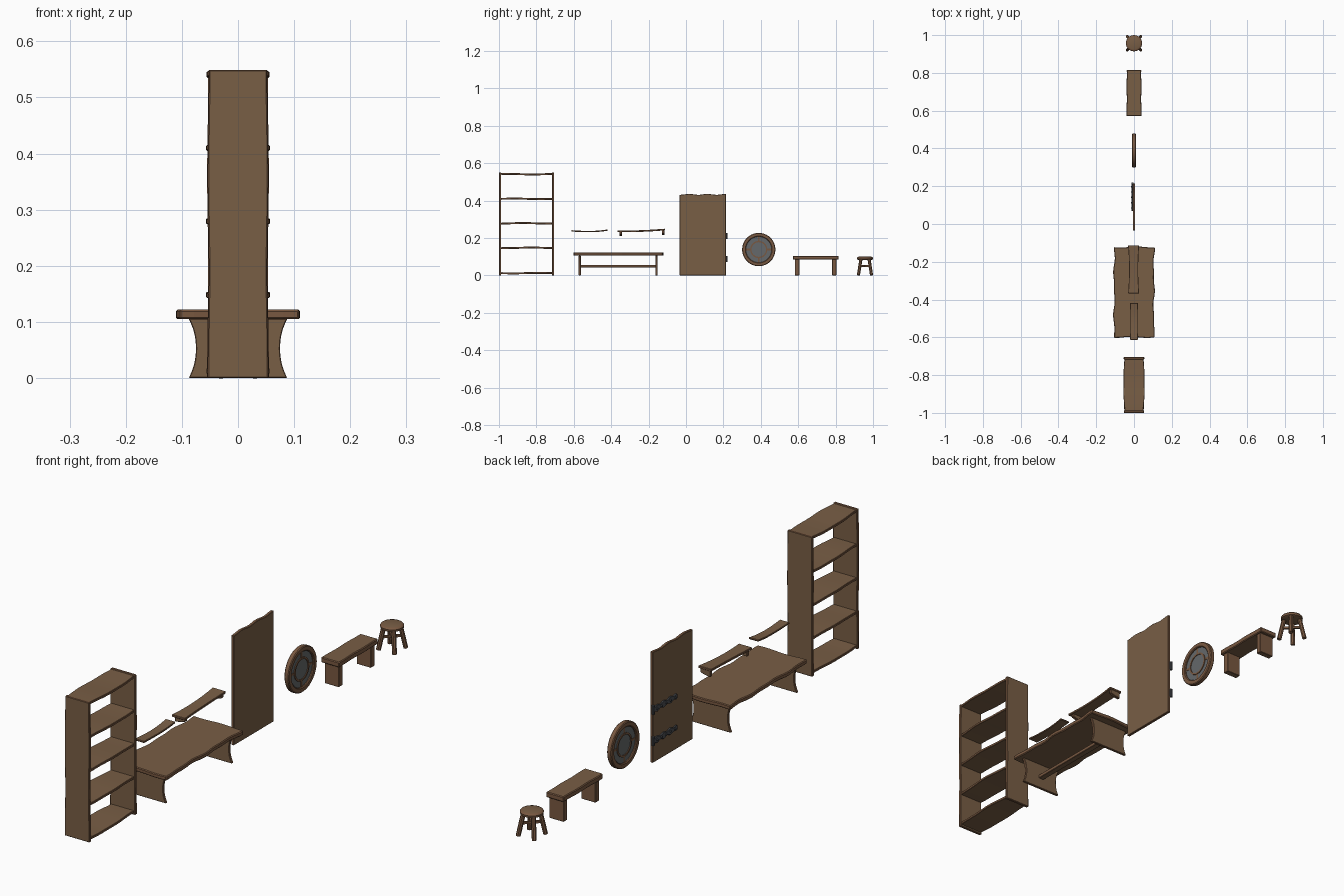
import bpy, bmesh, math
from math import sin, cos, pi
from mathutils import Vector as V

if "Cube" in bpy.data.objects:
    bpy.data.objects.remove(bpy.data.objects["Cube"])


def mat(name, c):
    m = bpy.data.materials.new(name)
    m.diffuse_color = (*c, 1)
    m.use_nodes = True
    m.node_tree.nodes["Principled BSDF"].inputs["Base Color"].default_value = m.diffuse_color
    return m


WOOD = mat("brown wood", (0.19, 0.112, 0.06))
EDGE = mat("reddish wood edge", (0.19, 0.098, 0.052))
IRON = mat("dark iron", (0.07, 0.075, 0.085))
GLASS = mat("grey glass", (0.13, 0.14, 0.145))


def finish(name, bm, mats, bevel=0.0, smooth=False):
    bmesh.ops.recalc_face_normals(bm, faces=bm.faces)
    me = bpy.data.meshes.new(name)
    bm.to_mesh(me)
    bm.free()
    ob = bpy.data.objects.new(name, me)
    bpy.context.collection.objects.link(ob)
    for m in mats:
        me.materials.append(m)
    if bevel:
        b = ob.modifiers.new("bevel", 'BEVEL')
        b.width, b.segments, b.limit_method = bevel, 1, 'ANGLE'
        b.angle_limit = math.radians(50)
        b.material = len(mats) - 1
    if smooth:
        bpy.context.view_layer.objects.active = ob
        ob.select_set(True)
        bpy.ops.object.shade_smooth_by_angle(angle=math.radians(35))
        ob.select_set(False)
    return ob


def board(name, P, t, nu=16, nv=4, bevel=0.0015, mats=(WOOD, EDGE)):
    """Slab around the sheet P(u, v), u and v in -1..1, with thickness vector t."""
    bm = bmesh.new()
    t = V(t) / 2
    L = [[[bm.verts.new(V(P(2 * i / nu - 1, 2 * j / nv - 1)) + s * t)
           for j in range(nv + 1)] for i in range(nu + 1)] for s in (1, -1)]
    for g in L:
        for i in range(nu):
            for j in range(nv):
                bm.faces.new((g[i][j], g[i + 1][j], g[i + 1][j + 1], g[i][j + 1]))
    rim = [(i, 0) for i in range(nu)] + [(nu, j) for j in range(nv)] + \
          [(i, nv) for i in range(nu, 0, -1)] + [(0, j) for j in range(nv, 0, -1)]
    for (a, b), (c, d) in zip(rim, rim[1:] + rim[:1]):
        f = bm.faces.new((L[0][a][b], L[0][c][d], L[1][c][d], L[1][a][b]))
        f.material_index = len(mats) - 1
    return finish(name, bm, mats, bevel)


def box(name, lo, hi, m=WOOD, bevel=0.0015):
    c, h = (V(lo) + V(hi)) / 2, (V(hi) - V(lo)) / 2
    return board(name, lambda u, v: (c.x + v * h.x, c.y + u * h.y, c.z),
                 (0, 0, 2 * h.z), 1, 1, bevel, (m,) if m != WOOD else (WOOD, EDGE))


def beam(name, a, b, wa, wb, m=EDGE, sides=4):
    """Tapered post from a to b."""
    a, b = V(a), V(b)
    q = (b - a).to_track_quat('Z', 'Y')
    bm = bmesh.new()
    rings = [[bm.verts.new(p + q @ V((w * cos((k + .5) * 2 * pi / sides),
                                      w * sin((k + .5) * 2 * pi / sides), 0)))
              for k in range(sides)] for p, w in ((a, wa), (b, wb))]
    bm.faces.new(rings[0])
    bm.faces.new(rings[1])
    for k in range(sides):
        n = (k + 1) % sides
        bm.faces.new((rings[0][k], rings[0][n], rings[1][n], rings[1][k]))
    return finish(name, bm, (m,))


def lathe(name, prof, centre, axis, m, n=32, closed=False, cap_mat=None):
    """Revolve (radius, height) points about the x or z axis."""
    bm = bmesh.new()
    c = V(centre)

    def pt(r, h, a):
        return c + (V((h, r * cos(a), r * sin(a))) if axis == 'x'
                    else V((r * cos(a), r * sin(a), h)))
    R = [[bm.verts.new(pt(r, h, 2 * pi * k / n)) for k in range(n)] for r, h in prof]
    for A, B in zip(R, R[1:] + (R[:1] if closed else [])):
        for k in range(n):
            bm.faces.new((A[k], A[(k + 1) % n], B[(k + 1) % n], B[k]))
    if not closed:
        for ring in (R[0], R[-1]):
            bm.faces.new(ring).material_index = 1 if cap_mat else 0
    return finish(name, bm, (m, cap_mat) if cap_mat else (m,), smooth=True)


# bookshelf: two side panels and five slightly uneven shelves
for y, tag, w in ((-0.994, "left", 0.053), (-0.711, "right", 0.054)):
    board("bookshelf_side_" + tag,
          lambda u, v: (v * (w + 0.001 * sin(5 * u)), y, 0.2745 + 0.2745 * u),
          (0, 0.012, 0), bevel=0.002)
for k, z in enumerate((0.012, 0.147, 0.278, 0.409, 0.541)):
    board("bookshelf_shelf_%d" % (k + 1),
          lambda u, v: (v * (0.050 + 0.006 * cos(u * pi / 2) + 0.001 * sin(6 * u + k)),
                        -0.8525 + 0.136 * u, z + 0.0015 * sin(3 * u + k)),
          (0, 0, 0.010))

# table: wavy top, hourglass end panels, stretcher
board("table_top",
      lambda u, v: (v * (0.106 + 0.003 * sin(7 * u + v) + 0.002 * cos(13 * u)),
                    -0.361 + u * (0.239 + 0.003 * sin(4 * v + u)), 0.1135),
      (0, 0, 0.017), 24, 8, 0.003)
for y, tag in ((-0.568, "front"), (-0.158, "back")):
    board("table_leg_" + tag,
          lambda u, v: (v * (0.075 + 0.013 * abs(u) ** 2.2), y, 0.0528 + 0.0528 * u),
          (0, 0.011, 0))
box("table_stretcher", (-0.012, -0.564, 0.042), (0.012, -0.162, 0.056))

# wall planks above the table
board("small_wall_plank",
      lambda u, v: (v * (0.019 + 0.002 * u * u), -0.516 + 0.097 * u,
                    0.234 + 0.003 * u + 0.004 * max(u, 0) * u + 0.004 * u * u - 0.003 * u),
      (0, 0, 0.007))
board("bracket_shelf_plank",
      lambda u, v: (v * (0.024 + 0.005 * u * u) - 0.002, -0.240 + 0.127 * u,
                    0.237 + 0.005 * u + 0.003 * u * u),
      (0, 0, 0.009))
for y, z, tag in ((-0.349, 0.236, "front"), (-0.122, 0.242, "back")):
    board("shelf_bracket_" + tag,
          lambda u, v: (-0.003 + 0.022 * u, y, z - 0.013 + (0.013 if v > 0 else
                        -0.013 * cos((u + 1) * pi / 5))),
          (0, 0.013, 0), 6, 1)

# door with uneven top edge
board("door_panel",
      lambda u, v: (0, 0.09 + 0.124 * v, 0.2165 + 0.2165 * u
                    + (0.0025 * sin(8 * v) if u > 0.99 else 0)),
      (0.012, 0, 0), 8, 16)
# iron strap hinges on the back of the door
for z, tag in ((0.210, "upper"), (0.087, "lower")):
    board("hinge_strap_" + tag,
          lambda u, v: (-0.009, 0.142 + 0.073 * u,
                        z + v * (0.010 + 0.003 * sin(11 * u) - (0.006 if u < -.95 else 0))),
          (0.006, 0, 0), 20, 1, 0.0008, (IRON,))
    beam("hinge_pin_" + tag, (-0.008, 0.215, z - 0.017), (-0.008, 0.215, z + 0.017),
         0.006, 0.006, IRON, 10)
    for k in range(5):
        y = 0.085 + 0.028 * k
        beam("hinge_stud_%s_%d" % (tag, k + 1), (-0.011, y, z), (-0.016, y, z),
             0.005, 0.003, IRON, 8)

# round window: wooden frame, inner ring, bars, glass
W = (0, 0.389, 0.138)
lathe("window_frame", [(0.089, -0.007), (0.089, 0.007), (0.086, 0.010), (0.072, 0.010),
                       (0.069, 0.007), (0.069, -0.007), (0.072, -0.010), (0.086, -0.010)],
      W, 'x', EDGE, 40, True)
lathe("window_inner_ring", [(0.046, -0.006), (0.046, 0.006), (0.039, 0.006), (0.039, -0.006)],
      W, 'x', EDGE, 32, True)
lathe("window_glass", [(0.071, -0.003), (0.071, 0.003)], W, 'x', GLASS, 40)
for k in range(4):
    d = V((0, cos(k * pi / 2), sin(k * pi / 2)))
    beam("window_bar_%d" % (k + 1), V(W) + d * 0.044, V(W) + d * 0.071, 0.006, 0.006)

# bench
board("bench_seat",
      lambda u, v: (v * (0.039 + 0.001 * sin(6 * u)), 0.693 + 0.122 * u, 0.094),
      (0, 0, 0.021), bevel=0.003)
for y0, y1, tag in ((0.582, 0.606, "front"), (0.781, 0.804, "back")):
    box("bench_leg_" + tag, (-0.031, y0, 0), (0.031, y1, 0.085))

# stool: round seat, splayed legs, crossed stretchers
C = V((0, 0.957, 0))
lathe("stool_seat", [(0.036, 0.083), (0.042, 0.086), (0.043, 0.094), (0.040, 0.098),
                     (0.034, 0.100)], C, 'z', EDGE, 28, cap_mat=WOOD)
for k, (sx, sy) in enumerate(((1, 1), (-1, 1), (-1, -1), (1, -1))):
    beam("stool_leg_%d" % (k + 1), C + V((sx * 0.035, sy * 0.035, 0.001)),
         C + V((sx * 0.022, sy * 0.022, 0.085)), 0.009, 0.009, EDGE, 8)
for s in (1, -1):
    beam("stool_stretcher_%d" % (s + 2), C + V((-0.028, -0.028 * s, 0.05)),
         C + V((0.028, 0.028 * s, 0.05)), 0.006, 0.006)
